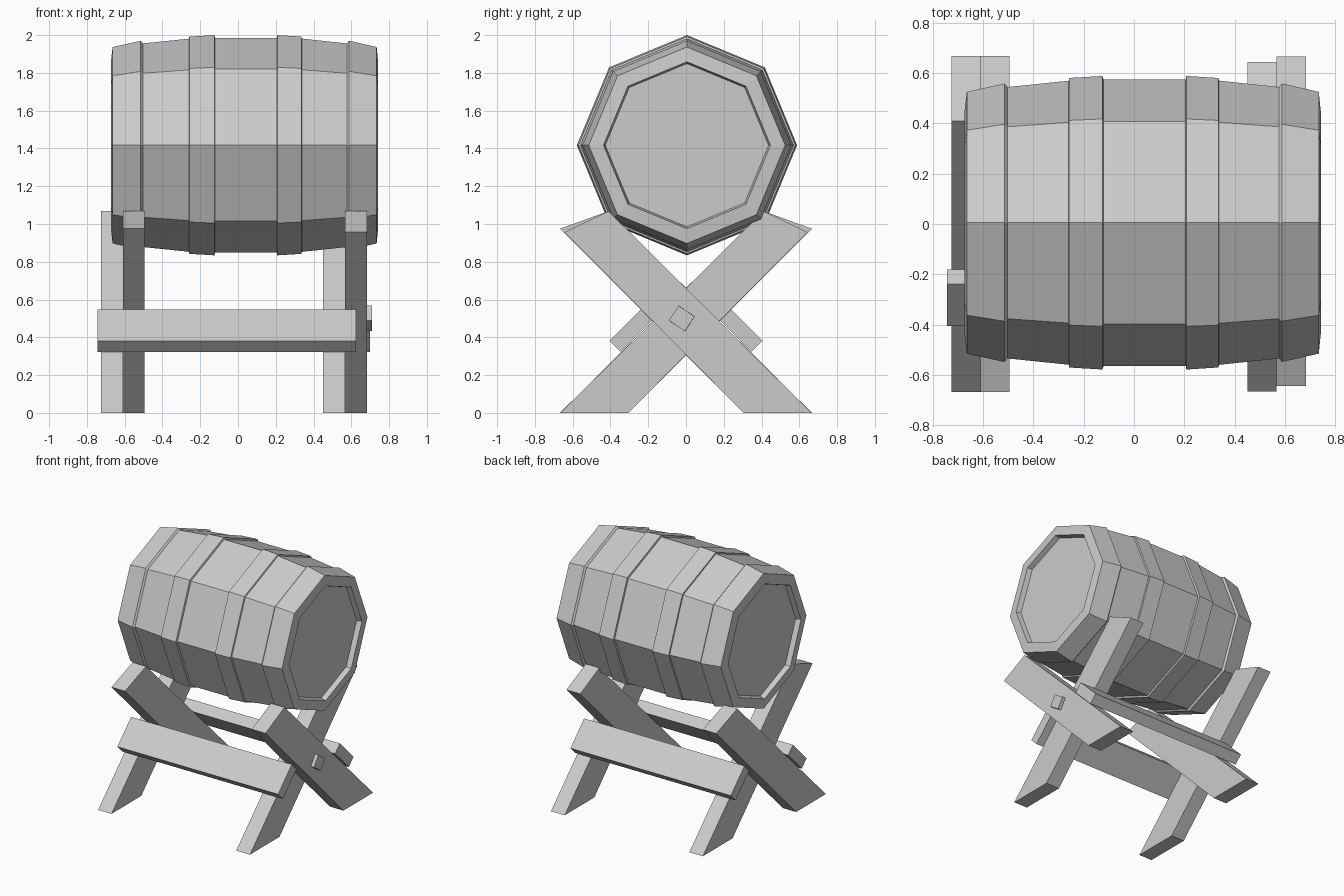
import bpy, bmesh, math
from mathutils import Vector

if "Cube" in bpy.data.objects:
    bpy.data.objects.remove(bpy.data.objects["Cube"])

BARREL_Y, BARREL_Z = 0.005, 1.417
SIDES = 8


def finish(name, bm):
    bmesh.ops.recalc_face_normals(bm, faces=bm.faces)
    mesh = bpy.data.meshes.new(name)
    bm.to_mesh(mesh)
    bm.free()
    obj = bpy.data.objects.new(name, mesh)
    bpy.context.collection.objects.link(obj)
    return obj


def lathe(name, profile, closed=False):
    """Turn (x, radius) points around the barrel axis; cap the ends or close the loop."""
    bm = bmesh.new()
    rings = []
    for x, r in profile:
        ring = []
        for i in range(SIDES):
            a = 2 * math.pi * i / SIDES
            ring.append(bm.verts.new((x, BARREL_Y + r * math.cos(a), BARREL_Z + r * math.sin(a))))
        rings.append(ring)
    pairs = list(zip(rings, rings[1:]))
    if closed:
        pairs.append((rings[-1], rings[0]))
    else:
        bm.faces.new(rings[0])
        bm.faces.new(rings[-1])
    for a, b in pairs:
        for i in range(SIDES):
            j = (i + 1) % SIDES
            bm.faces.new((a[i], a[j], b[j], b[i]))
    return finish(name, bm)


def prism(name, section, x0, x1, flip=False, taper=1.0):
    """Extrude a (y, z) section along x; flip mirrors it in y, taper scales the far end."""
    pts = [Vector((-y if flip else y, z)) for y, z in section]
    mid = sum(pts, Vector((0, 0))) / len(pts)
    bm = bmesh.new()
    near = [bm.verts.new((x0, p.x, p.y)) for p in pts]
    far = []
    for p in pts:
        q = mid + (p - mid) * taper
        far.append(bm.verts.new((x1, q.x, q.y)))
    bm.faces.new(near)
    bm.faces.new(far)
    for i in range(len(pts)):
        j = (i + 1) % len(pts)
        bm.faces.new((near[i], near[j], far[j], far[i]))
    return finish(name, bm)


# Barrel body with raised end bands and recessed heads
lathe("barrel_body", [
    (-0.635, 0.432), (-0.673, 0.442), (-0.664, 0.52), (-0.515, 0.553), (-0.503, 0.539),
    (-0.26, 0.564), (-0.113, 0.569), (0.2, 0.569), (0.343, 0.564),
    (0.576, 0.539), (0.588, 0.553), (0.734, 0.52), (0.742, 0.442), (0.704, 0.432)])

# Two middle hoops
lathe("left_hoop", [(-0.262, 0.54), (-0.258, 0.575), (-0.125, 0.583), (-0.113, 0.54)], closed=True)
lathe("right_hoop", [(0.2, 0.54), (0.208, 0.583), (0.335, 0.575), (0.345, 0.54)], closed=True)

# Crossed legs: plank section leans from a foot at +y to a top at -y
left_leg = [(0.305, 0), (0.667, 0), (-0.41, 1.068), (-0.667, 0.975)]
right_leg = [(0.305, 0), (0.665, 0), (-0.41, 1.068), (-0.643, 0.957)]
prism("left_outer_leg", left_leg, -0.724, -0.61, flip=True)
prism("left_inner_leg", left_leg, -0.61, -0.495)
prism("right_inner_leg", right_leg, 0.45, 0.567, flip=True)
prism("right_outer_leg", right_leg, 0.567, 0.684)

# Slanted stretcher boards lying on the lower legs
board = [(-0.405, 0.381), (-0.347, 0.323), (-0.181, 0.489), (-0.239, 0.547)]
prism("front_stretcher", board, -0.743, 0.625)
prism("back_stretcher", board, -0.665, 0.70, flip=True)

# Square peg through the right crossing
peg = [(-0.04, 0.573), (0.051, 0.511), (-0.004, 0.427), (-0.096, 0.489)]
prism("right_peg", peg, 0.5, 0.71, taper=0.92)
